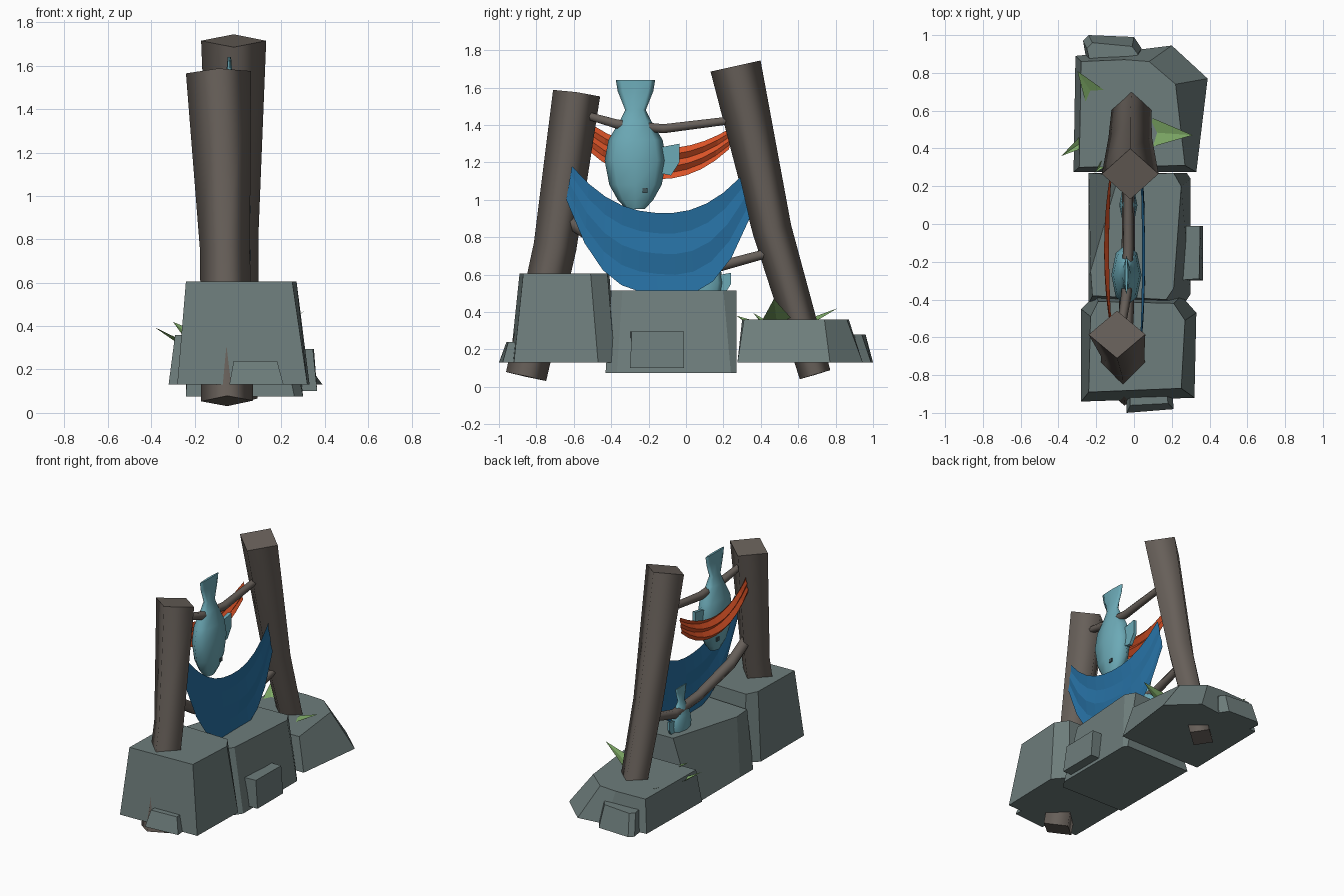
import bpy, math
from mathutils import Vector

if "Cube" in bpy.data.objects:
    bpy.data.objects.remove(bpy.data.objects["Cube"])


def mat(name, rgb):
    m = bpy.data.materials.new(name)
    m.diffuse_color = (*rgb, 1)
    m.use_nodes = True
    m.node_tree.nodes["Principled BSDF"].inputs["Base Color"].default_value = m.diffuse_color
    return m


STONE = mat("grey stone", (.155, .205, .20))
WOOD = mat("brown wood", (.135, .115, .10))
BLUE = mat("blue cloth", (.020, .165, .37))
RED = mat("orange cloth", (.70, .085, .02))
FISH = mat("teal fish", (.15, .40, .47))
GREEN = mat("leaf green", (.22, .42, .14))
EYE = mat("dark eye", (.05, .09, .10))


def make(name, verts, faces, material, smooth=False):
    me = bpy.data.meshes.new(name)
    me.from_pydata([tuple(v) for v in verts], [], faces)
    me.materials.append(material)
    ob = bpy.data.objects.new(name, me)
    bpy.context.collection.objects.link(ob)
    if smooth:  # smooth sides, flat end caps
        for p in me.polygons:
            p.use_smooth = True
        ends = [{e for e in p.edge_keys} for p in me.polygons if p.index >= len(me.polygons) - 2]
        for e in me.edges:
            if any(e.key in s for s in ends):
                e.use_edge_sharp = True
    return ob


def loft(name, rings, material, smooth=False):
    n = len(rings[0])
    verts = [v for r in rings for v in r]
    faces = []
    for k in range(len(rings) - 1):
        for i in range(n):
            a, b = k * n + i, k * n + (i + 1) % n
            faces.append((a, b, b + n, a + n))
    faces.append(tuple(reversed(range(n))))
    faces.append(tuple(range(len(verts) - n, len(verts))))
    return make(name, verts, faces, material, smooth)


def tube(name, path, sides, material):
    """path entries: x, y, z, half width along x, half width across"""
    pts = [Vector(p[:3]) for p in path]
    rings = []
    for i, p in enumerate(path):
        t = (pts[min(i + 1, len(pts) - 1)] - pts[max(i - 1, 0)]).normalized()
        v = t.cross(Vector((1, 0, 0))).normalized()
        u = v.cross(t)
        rings.append([pts[i] + u * p[3] * math.cos(a) + v * p[4] * math.sin(a)
                      for a in (2 * math.pi * k / sides for k in range(sides))])
    return loft(name, rings, material, True)


def stone(name, low, high, z0, z1):
    loft(name, [[(x, y, z0) for x, y in low], [(x, y, z1) for x, y in high]], STONE)


# three foundation stones
stone("front_stone",
      [(-.28, -.94), (.32, -.92), (.33, -.47), (.25, -.38), (-.20, -.37), (-.28, -.45)],
      [(-.24, -.89), (.25, -.87), (.27, -.51), (.21, -.42), (-.19, -.41), (-.23, -.49)], .13, .605)
stone("middle_stone",
      [(-.24, -.42), (.26, -.43), (.30, -.37), (.30, .24), (.28, .27), (-.24, .27), (-.24, -.27)],
      [(-.22, -.38), (.17, -.40), (.21, -.34), (.25, .20), (.21, .27), (-.08, .26), (-.23, -.25)], .075, .515)
stone("back_stone",
      [(-.32, .275), (.33, .275), (.39, .77), (.20, .945), (0, .92), (-.31, .89)],
      [(-.29, .30), (.27, .31), (.22, .74), (.08, .86), (-.05, .87), (-.28, .86)], .13, .36)

# small stones leaning on the big ones
stone("front_chip", [(-.04, -1), (.21, -.98), (.20, -.85), (-.04, -.85)],
      [(-.02, -.96), (.18, -.95), (.17, -.85), (-.02, -.85)], .13, .24)
stone("side_chip", [(.20, -.30), (.365, -.30), (.365, -.01), (.20, -.01)],
      [(.20, -.30), (.345, -.29), (.35, -.01), (.20, -.01)], .10, .295)
stone("back_chip", [(-.24, .80), (.04, .80), (.04, .93), (0, .99), (-.24, 1), (-.27, .97)],
      [(-.22, .80), (.01, .80), (.02, .90), (-.01, .94), (-.22, .96), (-.25, .93)], .13, .28)

# leaning square posts
tube("front_post", [(-.05, -.855, .055, .12, .11), (-.06, -.70, .75, .115, .115),
                    (-.09, -.585, 1.57, .15, .127)], 4, WOOD)
tube("back_post", [(-.01, .69, .065, .10, .085), (-.02, .46, .84, .115, .105),
                   (-.02, .265, 1.715, .15, .137)], 4, WOOD)

# hanging rods
tube("upper_rod", [(-.07, -.56, 1.46, .022, .022), (-.04, -.37, 1.405, .028, .028),
                   (-.03, -.12, 1.38, .028, .028), (-.03, .24, 1.425, .024, .024)], 6, WOOD)
tube("lower_rod", [(-.05, -.64, .895, .04, .04), (-.04, -.45, .77, .04, .04),
                   (-.03, -.1, .67, .035, .035), (-.03, .18, .645, .033, .033),
                   (-.02, .44, .715, .028, .028)], 6, WOOD)


def cloth(name, x0, bow, pleat, top, low, p_top, p_low, rows, material, cols=10):
    """top / low: (y0, z0, y1, z1, sag) of the upper and lower hem"""
    verts, faces = [], []
    for r in range(rows + 1):
        f = r / rows
        y0, z0, y1, z1, sag = (a + (b - a) * f for a, b in zip(top, low))
        p = p_top + (p_low - p_top) * f
        for c in range(cols + 1):
            t = c / cols
            drop = 1 - abs(2 * t - 1) ** p
            x = x0 + bow * drop + pleat * (-1) ** r * (.3 + .7 * drop)
            verts.append((x, y0 + (y1 - y0) * t, z0 + (z1 - z0) * t - sag * drop))
    n = cols + 1
    for r in range(rows):
        for c in range(cols):
            a = r * n + c
            faces.append((a, a + n, a + n + 1, a + 1))
    return make(name, verts, faces, material)


# draped cloths
cloth("blue_cloth", .035, .015, .008, (-.61, 1.18, .29, 1.12, .22), (-.64, 1.0, .34, .90, .455),
      2.3, 3.0, 4, BLUE)
cloth("orange_cloth", -.125, -.02, -.013, (-.50, 1.40, .25, 1.39, .12), (-.53, 1.27, .23, 1.27, .16),
      2.0, 2.2, 5, RED)

# fish profile: height, half width, half thickness
PROFILE = [(0, .05, .03), (.05, .095, .052), (.13, .14, .07), (.26, .165, .08), (.37, .145, .07),
           (.47, .085, .04), (.53, .055, .025), (.63, .095, .013), (.69, .105, .008)]


def fish(name, x, y, z, s):
    rings = [[(x + s * tx * math.cos(a), y + s * wy * math.sin(a), z + s * h)
              for a in (math.pi * k / 4 for k in range(8))] for h, wy, tx in PROFILE]
    loft(name, rings, FISH, True)
    # belly fin and a pair of eyes
    fin = [(.13, .33), (.14, .19), (.19, .18), (.235, .25), (.235, .35)]
    loft(name + "_fin", [[(x + d * s, y + a * s, z + b * s) for a, b in fin]
                         for d in (-.012, .012)], FISH)
    for side in (-1, 1):
        loft(name + "_eye", [[(x + side * d * s, y + s * (.05 + .013 * a), z + s * (.10 + .013 * b))
                              for a, b in ((-1, -1), (1, -1), (1, 1), (-1, 1))]
                             for d in (.055, .063)], EYE)


fish("large_fish", -.04, -.27, .95, 1)
fish("small_fish", -.03, .10, .40, .6)

# leaf blades on the back stone
for i, (a, b, tip) in enumerate([
        ((.10, .41, .36), (.10, .56, .37), (.31, .47, .47)),
        ((-.25, .62, .35), (-.16, .71, .36), (-.30, .81, .42)),
        ((-.25, .41, .33), (-.28, .47, .33), (-.385, .36, .395)),
        ((-.14, .31, .355), (-.17, .34, .36), (-.21, .27, .38))]):
    a, b, tip = Vector(a), Vector(b), Vector(tip)
    ridge = (a + b) / 2 + (a + b - 2 * tip) * .05 - Vector((0, 0, .02))
    make(f"leaf_blade_{i}", [a, ridge, b, tip], [(0, 1, 3), (1, 2, 3)], GREEN)
